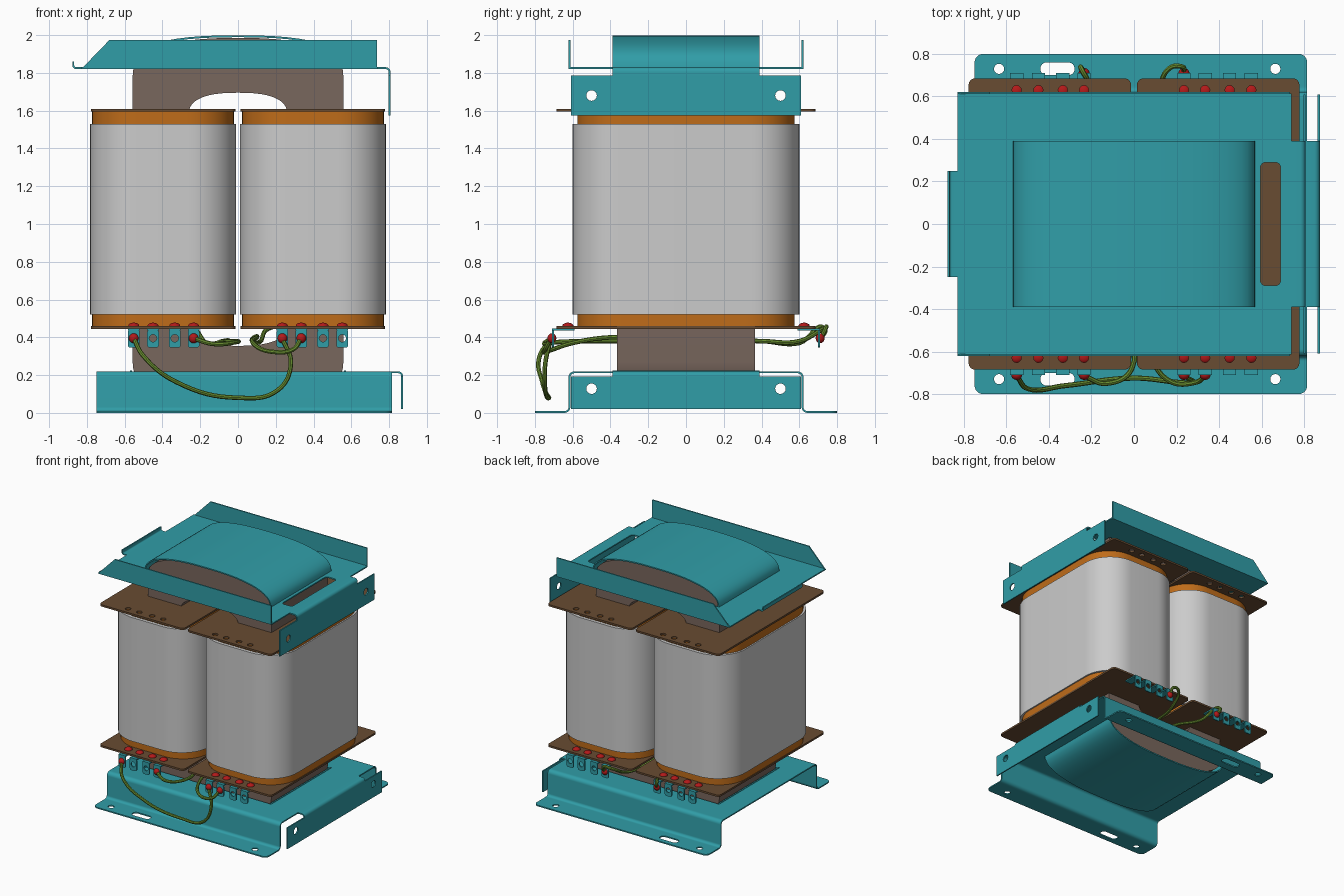
import bpy, bmesh, math
from mathutils import Matrix, Vector

if "Cube" in bpy.data.objects:
    bpy.data.objects.remove(bpy.data.objects["Cube"])


def material(name, rgb):
    m = bpy.data.materials.new(name)
    m.diffuse_color = (*rgb, 1)
    m.use_nodes = True
    m.node_tree.nodes["Principled BSDF"].inputs["Base Color"].default_value = m.diffuse_color
    return m


TEAL = material("teal_paint", (0.03, 0.34, 0.39))
BROWN = material("brown_board", (0.14, 0.072, 0.032))
STEEL = material("core_steel", (0.19, 0.135, 0.11))
ORANGE = material("orange_insulation", (0.52, 0.15, 0.01))
RED = material("red_rivet", (0.45, 0.01, 0.01))
GREEN = material("green_wire", (0.14, 0.27, 0.03))

# Drawing planes: local (u, v, depth) to world
XY = Matrix.Identity(4)
XZ = Matrix(((1, 0, 0, 0), (0, 0, -1, 0), (0, 1, 0, 0), (0, 0, 0, 1)))
YZ = Matrix(((0, 0, 1, 0), (1, 0, 0, 0), (0, 1, 0, 0), (0, 0, 0, 1)))


def curve_to_object(name, cu, mat, matrix=XY):
    tmp = bpy.data.objects.new("tmp", cu)
    bpy.context.collection.objects.link(tmp)
    dg = bpy.context.evaluated_depsgraph_get()
    me = bpy.data.meshes.new_from_object(tmp.evaluated_get(dg))
    bpy.data.objects.remove(tmp)
    me.transform(matrix)
    bm = bmesh.new()
    bm.from_mesh(me)
    bmesh.ops.remove_doubles(bm, verts=bm.verts, dist=1e-5)
    bmesh.ops.recalc_face_normals(bm, faces=bm.faces)
    bm.to_mesh(me)
    bm.free()
    me.materials.clear()
    if mat:
        me.materials.append(mat)
    me.shade_smooth()
    me.set_sharp_from_angle(angle=math.radians(32))
    ob = bpy.data.objects.new(name, me)
    bpy.context.collection.objects.link(ob)
    return ob


def sheet(name, loops, a, b, plane, mat):
    """Filled outline (first loop) with holes, extruded from depth a to b."""
    cu = bpy.data.curves.new(name, 'CURVE')
    cu.dimensions, cu.fill_mode, cu.extrude = '2D', 'BOTH', abs(b - a) / 2
    for loop in loops:
        sp = cu.splines.new('POLY')
        sp.points.add(len(loop) - 1)
        for p, q in zip(sp.points, loop):
            p.co = (q[0], q[1], 0, 1)
        sp.use_cyclic_u = True
    return curve_to_object(name, cu, mat, plane @ Matrix.Translation((0, 0, (a + b) / 2)))


def fillet(pts, r, n=6, closed=True):
    """Round the corners of a polyline with true arcs."""
    P, out = [Vector(p) for p in pts], []
    for i, p in enumerate(P):
        if not closed and i in (0, len(P) - 1):
            out.append(p)
            continue
        d0 = (P[i - 1] - p).normalized()
        d1 = (P[(i + 1) % len(P)] - p).normalized()
        half = (math.pi - d0.angle(d1)) / 2
        d, w = r * math.tan(half), math.cos(half)
        for k in range(n + 1):
            t = k / n
            c0, c1, c2 = (1 - t) ** 2, 2 * w * t * (1 - t), t * t
            out.append(((p + d0 * d) * c0 + p * c1 + (p + d1 * d) * c2) / (c0 + c1 + c2))
    return out


def rect(x0, x1, y0, y1, r=0.0, n=6):
    pts = [(x0, y0), (x1, y0), (x1, y1), (x0, y1)]
    return fillet(pts, r, n) if r else pts


def circle(x, y, r, n=16):
    return [(x + r * math.cos(2 * math.pi * k / n), y + r * math.sin(2 * math.pi * k / n)) for k in range(n)]


def ribbon(name, path, a, b, plane, mat, t=0.01):
    """Bent sheet metal: a path thickened by t, extruded from a to b."""
    P = [Vector(p) for p in path]
    left, right = [], []
    for i, p in enumerate(P):
        d = (P[min(i + 1, len(P) - 1)] - P[max(i - 1, 0)]).normalized()
        nrm = Vector((-d.y, d.x)) * t / 2
        left.append(p + nrm)
        right.append(p - nrm)
    return sheet(name, [left + right[::-1]], a, b, plane, mat)


def arch(a, z0, h, n=24, e=2.5):
    """Squarish arch from (a, z0) over to (-a, z0)."""
    pts = []
    for k in range(n + 1):
        c, s = math.cos(math.pi * k / n), math.sin(math.pi * k / n)
        pts.append((math.copysign(abs(c) ** (2 / e), c) * a, z0 + h * max(s, 0) ** (2 / e)))
    return pts


def flip(pts):
    return [(-x, 2.05 - z) for x, z in pts]


def ball(name, loc, scale, mat):
    me = bpy.data.meshes.new(name)
    bm = bmesh.new()
    bmesh.ops.create_uvsphere(bm, u_segments=14, v_segments=8, radius=1)
    bm.to_mesh(me)
    bm.free()
    me.materials.append(mat)
    me.shade_smooth()
    ob = bpy.data.objects.new(name, me)
    ob.location, ob.scale = loc, scale
    bpy.context.collection.objects.link(ob)


def wire(name, pts):
    cu = bpy.data.curves.new(name, 'CURVE')
    cu.dimensions, cu.bevel_depth, cu.bevel_resolution = '3D', 0.012, 2
    cu.resolution_u, cu.use_fill_caps = 8, True
    sp = cu.splines.new('BEZIER')
    sp.bezier_points.add(len(pts) - 1)
    for p, q in zip(sp.bezier_points, pts):
        p.co = q
        p.handle_left_type = p.handle_right_type = 'AUTO'
    curve_to_object(name, cu, GREEN)


# Laminated core ring
outer, inner = arch(0.558, 1.78, 0.205), arch(0.26, 1.58, 0.115)
sheet("core", [outer + flip(outer), inner + flip(inner)], -0.365, 0.365, XZ, STEEL)

# Coils, insulation, end boards
TERMS = (0.235, 0.335, 0.45, 0.552)
for s, side in ((-1, "left"), (1, "right")):
    def span(a, b):
        return sorted((s * a, s * b))
    sheet(side + "_coil", [rect(*span(0.01, 0.783), -0.6, 0.6, 0.25, 12)], 0.52, 1.53, XY, None)
    sheet(side + "_insulation", [rect(*span(0.022, 0.772), -0.575, 0.575, 0.24, 12)], 0.458, 1.597, XY, ORANGE)
    board = rect(*span(0.014, 0.778), -0.685, 0.685, 0.03)
    holes = [circle(s * x, y, 0.022, 12) for x in TERMS for y in (-0.63, 0.63)]
    sheet(side + "_upper_board", [board] + holes, 1.595, 1.61, XY, BROWN)
    sheet(side + "_lower_board", [board], 0.445, 0.46, XY, BROWN)

    # Terminals: rivet, tongue and eyelet tab
    for x in TERMS:
        for f in (-1, 1):
            X = s * x
            ball("rivet", (X, f * 0.625, 0.46), (0.03, 0.03, 0.018), RED)
            ys = sorted((f * 0.59, f * 0.71))
            sheet("terminal_tongue", [rect(X - 0.031, X + 0.031, *ys)], 0.436, 0.446, XY, TEAL)
            sheet("terminal_tab", [rect(X - 0.031, X + 0.031, 0.345, 0.44, 0.014, 3),
                                   circle(X, 0.395, 0.02, 12)],
                  -f * 0.70, -f * 0.71, XZ, TEAL)

# Soldered joints
for x, f in ((-0.552, -1), (-0.235, -1), (0.235, -1), (0.335, -1), (-0.235, 1), (0.235, 1)):
    ball("solder_joint", (x, f * 0.71, 0.395), (0.026, 0.024, 0.026), RED)

# Wires
wire("front_wire", [(-.552, -.715, .395), (-.50, -.775, .30), (-.32, -.76, .16), (0, -.725, .08),
                    (.21, -.745, .12), (.28, -.745, .26), (.235, -.715, .395)])
wire("left_through_wire", [(-.235, -.715, .395), (-.13, -.75, .365), (-.01, -.68, .375), (-.06, -.4, .38),
                           (-.08, .4, .38), (-.17, .6, .37), (-.25, .735, .445), (-.235, .715, .395)])
wire("right_through_wire", [(.335, -.715, .395), (.29, -.745, .335), (.17, -.74, .325), (.08, -.6, .37),
                            (.10, -.4, .40), (.08, .4, .38), (.12, .6, .38), (.17, .735, .45),
                            (.225, .74, .45), (.235, .715, .395)])

# Arched straps over and under the core
saddle = arch(0.566, 1.825, 0.169)
ribbon("upper_strap", saddle, -0.39, 0.39, XZ, TEAL)
ribbon("lower_strap", flip(saddle), -0.39, 0.39, XZ, TEAL)
opening = rect(-0.566, 0.566, -0.385, 0.385)

# Upper bracket
sheet("upper_plate", [rect(-0.83, 0.74, -0.615, 0.615), opening,
                      rect(0.595, 0.69, -0.29, 0.29, 0.025)], 1.82, 1.83, XY, TEAL)
for s in (-1, 1):
    sheet("upper_side_wall", [[(-0.83, 1.82), (0.735, 1.82), (0.735, 1.975), (-0.68, 1.975)]],
          s * 0.612, s * 0.622, XZ, TEAL)
ribbon("upper_left_lip", fillet([(-0.83, 1.825), (-0.872, 1.825), (-0.872, 1.86)], 0.015, closed=False),
       -0.25, 0.25, XZ, TEAL)

# Lower bracket: plate, side walls with feet
sheet("lower_plate", [rect(-0.75, 0.815, -0.585, 0.585), opening], 0.21, 0.22, XY, TEAL)
for s in (-1, 1):
    path = fillet([(s * 0.585, 0.215), (s * 0.617, 0.215), (s * 0.617, 0.005), (s * 0.65, 0.005)], 0.026, closed=False)
    ribbon("lower_side_wall", path, -0.75, 0.815, YZ, TEAL)
    foot = fillet([(-0.75, s * 0.72), (-0.75, s * 0.80), (0.815, s * 0.80), (0.815, s * 0.72)], 0.04, closed=False)
    foot = [(-0.75, s * 0.65)] + foot + [(0.815, s * 0.65)]
    slot = rect(-0.44, -0.28, s * 0.73 - 0.03, s * 0.73 + 0.03, 0.028)
    sheet("foot", [foot, slot, circle(-0.635, s * 0.73, 0.024), circle(0.665, s * 0.73, 0.024)],
          0, 0.01, XY, TEAL)

# Folded end flanges on the right
for name, x0, x1, z, lo, hi, hz in (("upper", 0.74, 0.802, 1.825, 1.575, 1.785, 1.68),
                                    ("lower", 0.815, 0.869, 0.215, 0.02, 0.193, 0.128)):
    neck = fillet([(x0, z), (x1, z), (x1, hi)], 0.02, closed=False)
    ribbon(name + "_flange_neck", neck, -0.39, 0.39, XZ, TEAL)
    sheet(name + "_end_flange", [rect(-0.61, 0.61, lo, hi), circle(-0.5, hz, 0.028), circle(0.5, hz, 0.028)],
          x1 - 0.005, x1 + 0.005, YZ, TEAL)
